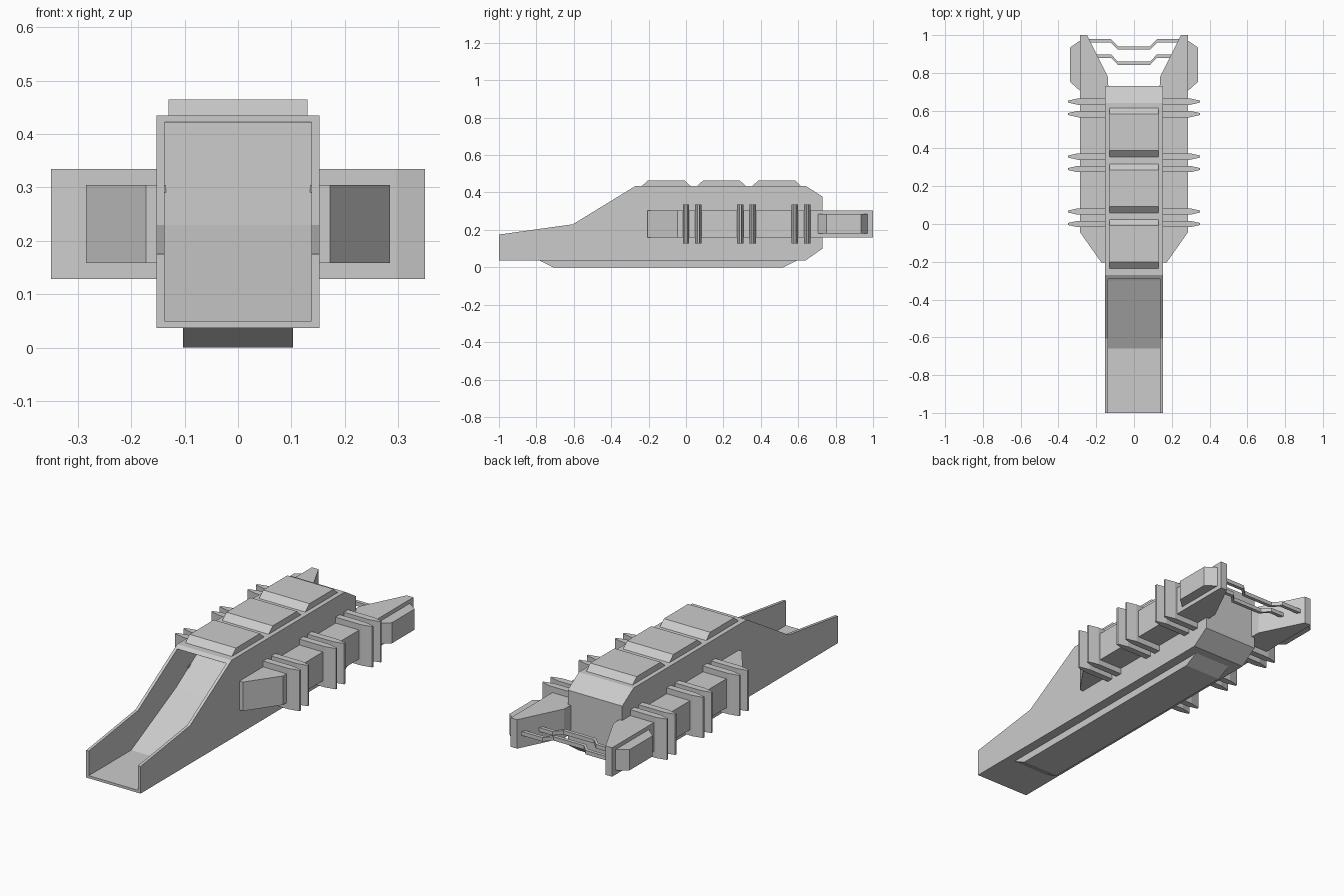
import bpy, bmesh
from mathutils import Vector

if "Cube" in bpy.data.objects:
    bpy.data.objects.remove(bpy.data.objects["Cube"])


def prism(name, points, low, high, axis):
    """Extrude a 2D profile: axis 'x' takes (y, z) points, axis 'z' takes (x, y) points."""
    bm = bmesh.new()
    place = (lambda p: (low, p[0], p[1])) if axis == 'x' else (lambda p: (p[0], p[1], low))
    face = bm.faces.new([bm.verts.new(place(p)) for p in points])
    grown = bmesh.ops.extrude_face_region(bm, geom=[face])
    verts = [v for v in grown['geom'] if isinstance(v, bmesh.types.BMVert)]
    step = Vector((high - low, 0, 0)) if axis == 'x' else Vector((0, 0, high - low))
    bmesh.ops.translate(bm, verts=verts, vec=step)
    bmesh.ops.recalc_face_normals(bm, faces=bm.faces)
    mesh = bpy.data.meshes.new(name)
    bm.to_mesh(mesh)
    bm.free()
    obj = bpy.data.objects.new(name, mesh)
    bpy.context.collection.objects.link(obj)
    return obj


def mirrored(obj):
    obj.modifiers.new("mirror", 'MIRROR').use_axis[0] = True
    return obj


# Main hull with a sloping nose
hull = prism("hull", [(-1, 0.037), (-1, 0.175), (-0.605, 0.23), (-0.27, 0.435), (0.64, 0.435),
                      (0.73, 0.378), (0.73, 0.10), (0.64, 0.037)], -0.153, 0.153, 'x')

# Open trough and ramp running up under the roof
cutter = prism("trough_cutter", [(-1.1, 0.05), (-0.66, 0.05), (-0.30, 0.23), (0.0, 0.422),
                                 (-0.29, 0.422), (-0.29, 0.6), (-1.1, 0.6)], -0.138, 0.138, 'x')
cutter.hide_render = True
cutter.display_type = 'WIRE'
cut = hull.modifiers.new("trough", 'BOOLEAN')
cut.operation = 'DIFFERENCE'
cut.solver = 'EXACT'
cut.object = cutter

# Keel under the hull
prism("keel", [(-0.79, 0.04), (-0.71, 0), (0.52, 0), (0.60, 0.04)], -0.103, 0.103, 'x')

# Three bevelled roof panels
for i in range(3):
    y = -0.238 + 0.295 * i
    prism(f"roof_panel_{i + 1}", [(y, 0.433), (y + 0.036, 0.465), (y + 0.23, 0.465),
                                  (y + 0.264, 0.433)], -0.13, 0.13, 'x')

# Side pods ending in rear prongs
mirrored(prism("side_pod", [(0.135, -0.205), (0.172, -0.205), (0.285, -0.045), (0.285, 1.0),
                            (0.248, 1.0), (0.138, 0.78), (0.135, 0.70)], 0.158, 0.305, 'z'))

# Pads on the outside of the prongs
mirrored(prism("prong_pad", [(0.28, 0.70), (0.338, 0.752), (0.338, 0.935), (0.28, 0.975)],
               0.18, 0.285, 'z'))

# Paired tapered fins
for i in range(3):
    for j in range(2):
        y = 0.0 + 0.291 * i + 0.066 * j
        mirrored(prism(f"fin_{i + 1}_{j + 1}",
                       [(0.15, y - 0.017), (0.297, y - 0.017), (0.35, y - 0.005),
                        (0.35, y + 0.005), (0.297, y + 0.017), (0.15, y + 0.017)],
                       0.128, 0.335, 'z'))

# Cranked bars between the prongs
for i, (y, end) in enumerate([(0.97, 0.25), (0.889, 0.21)]):
    path = [(-end, y), (-0.122, y), (-0.085, y - 0.038), (0.085, y - 0.038), (0.122, y), (end, y)]
    back = [(x, py + 0.009) for x, py in path]
    front = [(x, py - 0.009) for x, py in reversed(path)]
    prism(f"rear_bar_{i + 1}", back + front, 0.22, 0.24, 'z')
